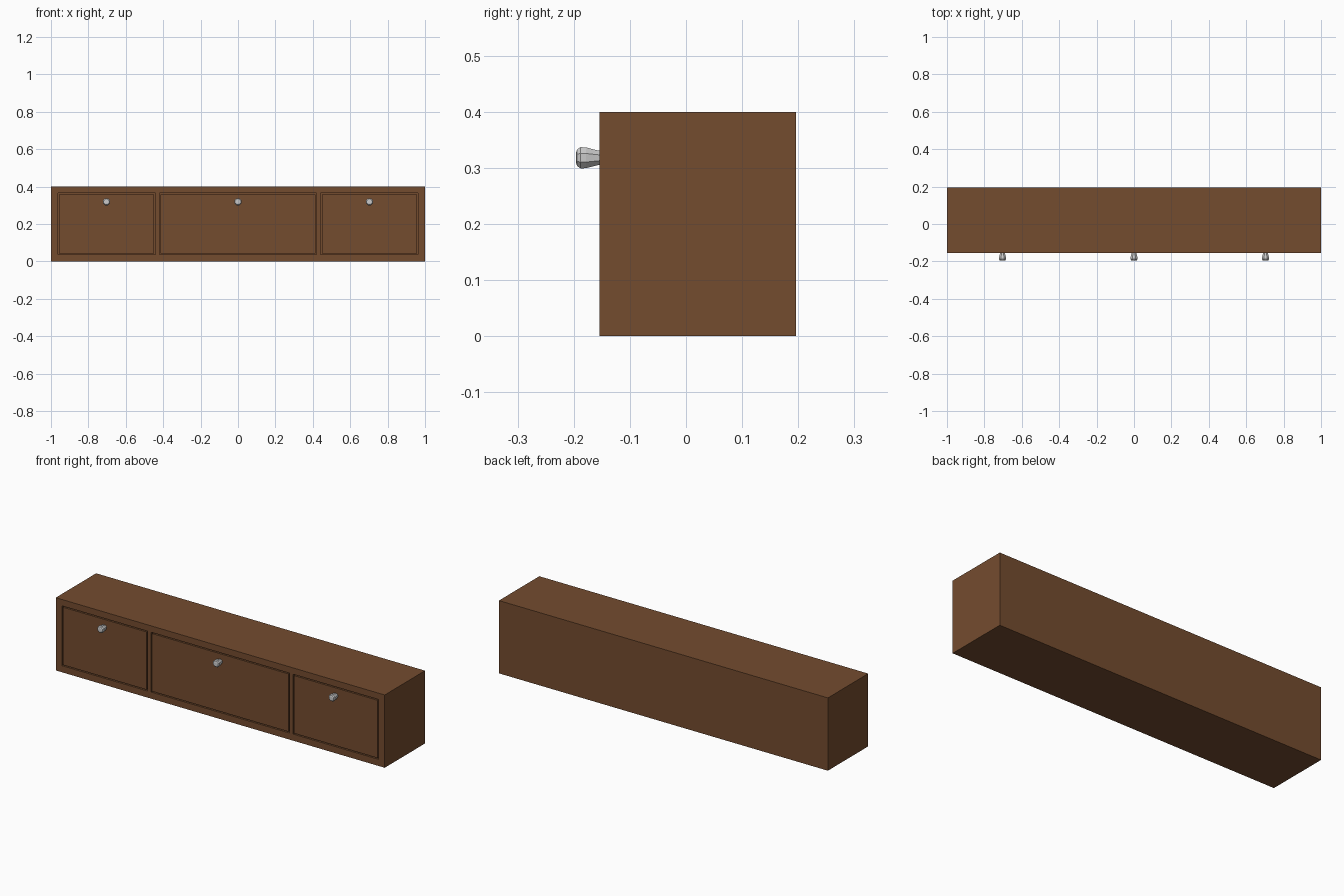
import bpy, bmesh, math
from mathutils import Matrix

if "Cube" in bpy.data.objects:
    bpy.data.objects.remove(bpy.data.objects["Cube"])

FRONT, BACK, HEIGHT = -0.154, 0.196, 0.40


def material(name, rgb):
    m = bpy.data.materials.new(name)
    m.diffuse_color = (*rgb, 1.0)
    m.use_nodes = True
    m.node_tree.nodes["Principled BSDF"].inputs["Base Color"].default_value = m.diffuse_color
    return m


wood = material("brown_wood", (0.175, 0.072, 0.028))
metal = material("pale_metal", (0.60, 0.60, 0.60))


def finish(name, bm, mat):
    bmesh.ops.recalc_face_normals(bm, faces=bm.faces)
    me = bpy.data.meshes.new(name)
    bm.to_mesh(me)
    bm.free()
    me.materials.append(mat)
    ob = bpy.data.objects.new(name, me)
    bpy.context.collection.objects.link(ob)
    return ob


def box(name, x, y, z, mat):
    bm = bmesh.new()
    bmesh.ops.create_cube(bm, size=1)
    for v in bm.verts:
        for i, (lo, hi) in enumerate((x, y, z)):
            v.co[i] = lo if v.co[i] < 0 else hi
    return finish(name, bm, mat)


def knob(name, x, z, sides=8):
    # lathed knob: (distance in front of the drawer, radius)
    profile = [(-0.002, 0.013), (0.008, 0.0155), (0.024, 0.020),
               (0.034, 0.0205), (0.040, 0.016), (0.042, 0.010)]
    bm = bmesh.new()
    rings = []
    for d, r in profile:
        rings.append([bm.verts.new((x + r * math.cos(a), FRONT - d, z + r * math.sin(a)))
                      for a in (2 * math.pi * (k + 0.5) / sides for k in range(sides))])
    for a, b in zip(rings, rings[1:]):
        for k in range(sides):
            n = (k + 1) % sides
            bm.faces.new((a[k], a[n], b[n], b[k]))
    bm.faces.new(rings[0])
    bm.faces.new(rings[-1])
    return finish(name, bm, metal)


# cabinet body, with an opening cut for each drawer
body = box("cabinet_body", (-1, 1), (FRONT, BACK), (0, HEIGHT), wood)
openings = {"left": (-0.963, -0.442, -0.703),
            "middle": (-0.420, 0.420, 0.0),
            "right": (0.442, 0.963, 0.703)}
z0, z1, gap = 0.036, 0.365, 0.006

for side, (x0, x1, knob_x) in openings.items():
    cutter = box(side + "_cutter", (x0, x1), (FRONT - 0.05, BACK - 0.03), (z0, z1), wood)
    cutter.hide_render = True
    mod = body.modifiers.new(side + "_opening", 'BOOLEAN')
    mod.operation = 'DIFFERENCE'
    mod.solver = 'EXACT'
    mod.object = cutter
    bpy.context.view_layer.objects.active = body
    bpy.ops.object.modifier_apply(modifier=mod.name)
    bpy.data.objects.remove(cutter)

    # drawer, flush with the frame, and its knob
    box(side + "_drawer", (x0 + gap, x1 - gap), (FRONT, BACK - 0.04),
        (z0 + gap, z1 - gap), wood)
    knob(side + "_knob", knob_x, 0.318)
